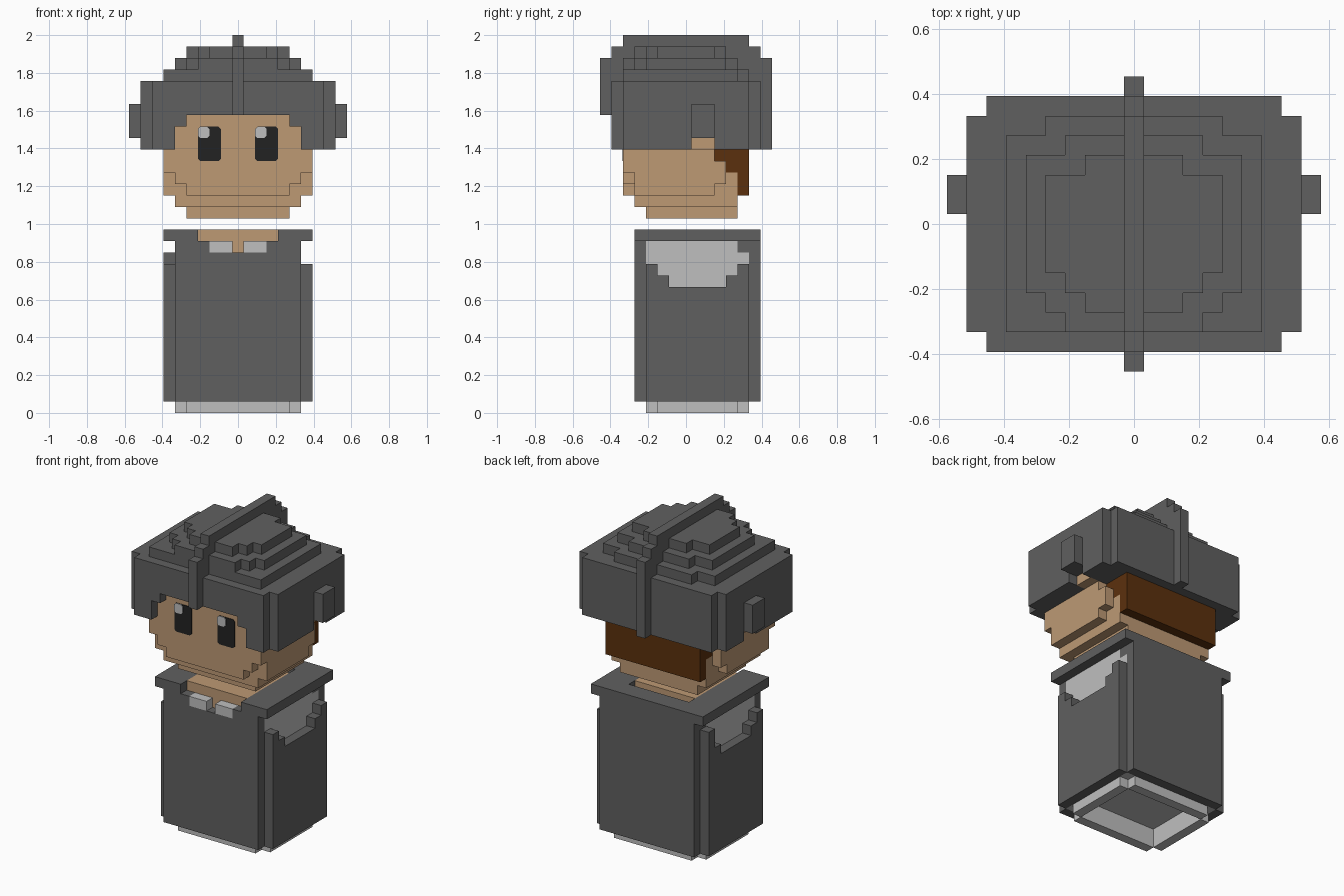
import bpy
import bmesh
from mathutils import Vector

if "Cube" in bpy.data.objects:
    bpy.data.objects.remove(bpy.data.objects["Cube"], do_unlink=True)

U = 2 / 33          # edge length of one block
grid = {}           # (x, y, z) cell -> part name


def material(name, rgb):
    m = bpy.data.materials.new(name)
    m.use_nodes = True
    m.diffuse_color = (*rgb, 1)
    m.node_tree.nodes["Principled BSDF"].inputs["Base Color"].default_value = (*rgb, 1)
    return m


GREY = material("dark grey", (0.117, 0.117, 0.117))
LIGHT = material("light grey", (0.52, 0.52, 0.52))
SKIN = material("skin tan", (0.51, 0.32, 0.175))
BROWN = material("hair brown", (0.105, 0.030, 0.004))
BLACK = material("eye black", (0.016, 0.016, 0.016))


def fill(part, x, y, z):
    """Fill inclusive cell ranges with a part; None carves."""
    for i in range(x[0], x[1] + 1):
        for j in range(y[0], y[1] + 1):
            for k in range(z[0], z[1] + 1):
                if part:
                    grid[i, j, k] = part
                else:
                    grid.pop((i, j, k), None)


def wide(part, half, y, z):
    """Fill a box centred on x."""
    fill(part, (-half, half), y, z)


def sides(part, x, y, z):
    """Fill a box and its mirror image across x."""
    fill(part, x, y, z)
    fill(part, (-x[1], -x[0]), y, z)


# Shirt core with a hollow foot
wide("shirt", 5, (-3, 5), (0, 14))
sides(None, (5, 5), (-3, -3), (0, 0))
sides(None, (5, 5), (5, 5), (0, 0))
wide(None, 4, (-2, 4), (0, 1))

# Jacket panels and yoke
wide("jacket", 5, (-4, -4), (1, 15))
wide("jacket", 5, (6, 6), (1, 15))
sides("jacket", (6, 6), (-3, 5), (1, 15))
wide("jacket", 5, (-3, 5), (15, 15))
sides("jacket", (6, 6), (-4, -4), (15, 15))
sides("jacket", (6, 6), (6, 6), (1, 15))
sides(None, (6, 6), (6, 6), (1, 14))

# Stepped side openings, slightly different left and right
for side, upper, lower in ((6, 5, 5), (-6, 5, 4)):
    x = (side, side)
    fill(None, x, (-3, upper), (14, 14))
    fill(None, x, (-3, lower), (13, 13))
    fill(None, x, (-2, 4), (12, 12))
    fill(None, x, (-1, 3), (11, 11))
sides("jacket", (5, 5), (5, 5), (14, 14))

# Neckline, collar and neck
wide(None, 3, (-4, 4), (15, 15))
wide(None, 2, (-4, -4), (14, 14))
sides("collar", (1, 2), (-4, -4), (14, 14))
wide("neck", 3, (-3, 3), (14, 15))

# Helmet shell and rounded crown tiers
wide("helmet", 8, (-5, 5), (23, 28))
wide("helmet", 7, (-6, 6), (23, 28))
tiers = {
    29: ((6, -5, 4), (4, -5, 5)),
    30: ((5, -3, 3), (4, -4, 3), (3, -5, 4)),
    31: ((4, -2, 2), (3, -3, 2), (2, -4, 3)),
}
for z, boxes in tiers.items():
    for half, front, back in boxes:
        wide("helmet", half, (front, back), (z, z))

# Face opening and ear pieces
wide(None, 5, (-6, -6), (23, 24))
wide(None, 4, (-6, -6), (25, 25))
sides(None, (8, 8), (1, 2), (23, 23))
sides("ear_piece", (9, 9), (1, 2), (24, 26))

# Crest running front to back
wide("crest", 0, (-7, -7), (26, 30))
wide("crest", 0, (-6, -6), (26, 30))
wide("crest", 0, (6, 7), (23, 30))
wide("crest", 0, (-6, 6), (29, 31))
wide("crest", 0, (-5, 5), (32, 32))

# Head with stepped chin and cheeks
wide("head", 4, (-3, 4), (17, 17))
wide("head", 5, (-4, 4), (18, 25))
wide("head", 4, (-5, -5), (19, 19))
wide("head", 5, (-5, -5), (20, 20))
wide("head", 6, (-5, -5), (21, 25))
sides("head", (6, 6), (-4, 2), (19, 25))
sides("head", (6, 6), (3, 3), (20, 21))
sides("head", (7, 7), (1, 2), (23, 23))

# Hair at the back
wide("hair", 5, (5, 5), (19, 22))
sides("hair", (5, 5), (4, 4), (21, 21))
sides("hair", (5, 5), (3, 4), (22, 22))


def add_object(name, bm, mat):
    mesh = bpy.data.meshes.new(name)
    bm.to_mesh(mesh)
    bm.free()
    mesh.materials.append(mat)
    obj = bpy.data.objects.new(name, mesh)
    bpy.context.scene.collection.objects.link(obj)


def build_part(name, mat):
    """Skin the exposed sides of a part's cells."""
    bm = bmesh.new()
    for cell, part in grid.items():
        if part != name:
            continue
        centre = Vector(cell) + Vector((0, 0, 0.5))
        for axis in range(3):
            for sign in (-1, 1):
                n = Vector((0, 0, 0))
                n[axis] = sign
                if tuple(int(c + d) for c, d in zip(cell, n)) in grid:
                    continue
                a = Vector((0, 0, 0))
                a[(axis + 1) % 3] = 0.5
                b = n.cross(a)
                mid = centre + n * 0.5
                corners = (mid - a - b, mid + a - b, mid + a + b, mid - a + b)
                bm.faces.new([bm.verts.new(p * U) for p in corners])
    bmesh.ops.remove_doubles(bm, verts=bm.verts, dist=U / 100)
    add_object(name, bm, mat)


for part, mat in {
    "shirt": LIGHT, "jacket": GREY, "collar": LIGHT, "neck": SKIN,
    "helmet": GREY, "ear_piece": GREY, "crest": GREY,
    "head": SKIN, "hair": BROWN,
}.items():
    build_part(part, mat)


def eye_plate(name, x, z, depth, mat):
    """Thin plate with clipped corners on the face."""
    c = 0.2
    outline = []
    for sx, sz in ((0, 0), (1, 0), (1, 1), (0, 1)):
        dx, dz = c * (1 - 2 * sx), c * (1 - 2 * sz)
        pair = [(x[sx] + dx, z[sz]), (x[sx], z[sz] + dz)]
        outline += pair if sx != sz else pair[::-1]
    bm = bmesh.new()
    face = bm.faces.new([bm.verts.new((px * U, -5.5 * U, pz * U)) for px, pz in outline])
    new = bmesh.ops.extrude_face_region(bm, geom=[face])["geom"]
    verts = [g for g in new if isinstance(g, bmesh.types.BMVert)]
    bmesh.ops.translate(bm, verts=verts, vec=(0, -depth, 0))
    bmesh.ops.recalc_face_normals(bm, faces=bm.faces)
    add_object(name, bm, mat)


# Eyes with a highlight in the same corner of each
for label, x in (("right", -3.5), ("left", 1.5)):
    eye_plate(label + "_eye", (x, x + 2), (22, 25), 0.004, BLACK)
    eye_plate(label + "_eye_highlight", (x, x + 1), (24, 25), 0.008, LIGHT)
